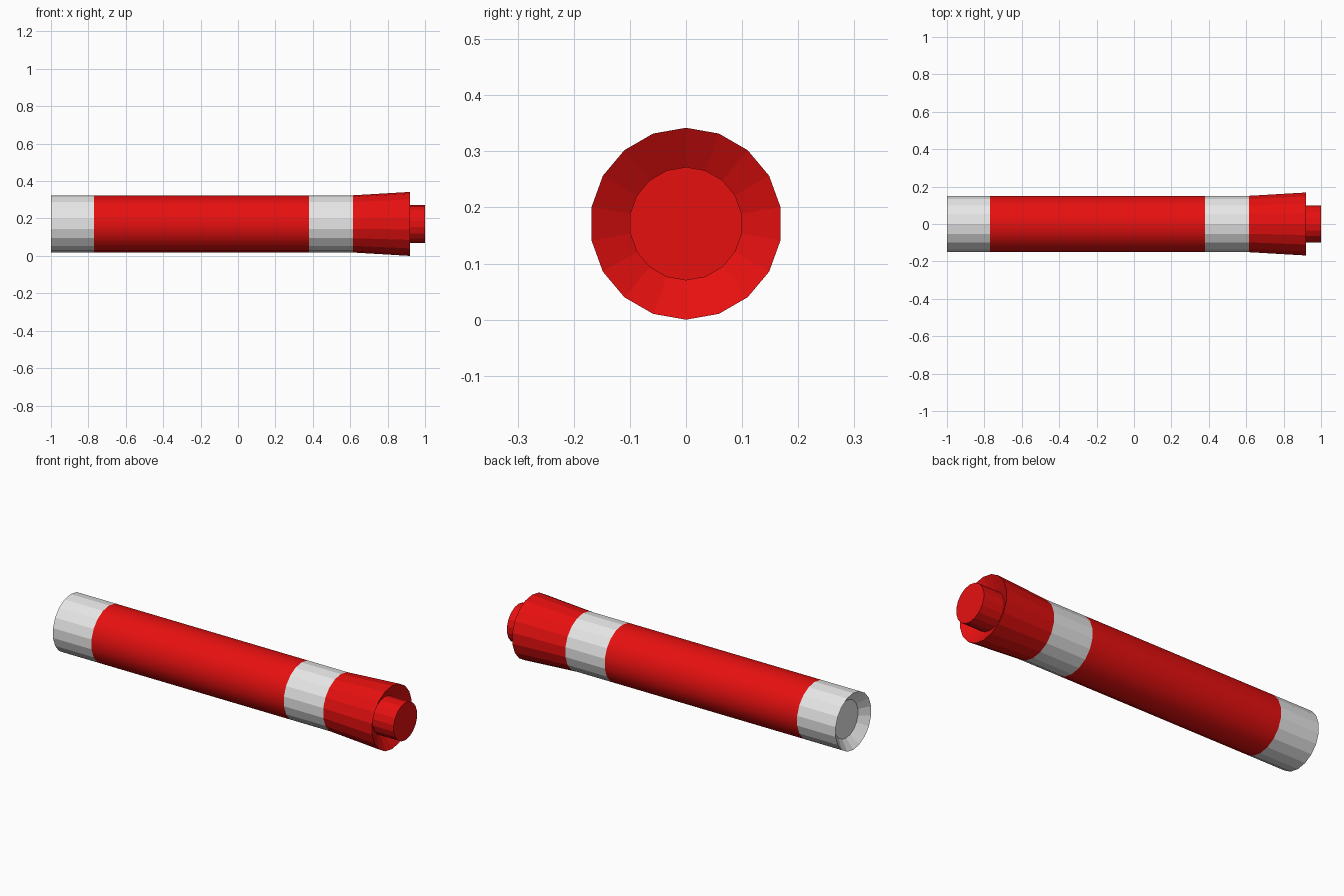
import bpy, bmesh, math

if "Cube" in bpy.data.objects:
    bpy.data.objects.remove(bpy.data.objects["Cube"])

SIDES = 18
CENTRE_Z = 0.171


def material(name, rgb):
    m = bpy.data.materials.new(name)
    m.diffuse_color = (*rgb, 1.0)
    m.use_nodes = True
    m.node_tree.nodes["Principled BSDF"].inputs["Base Color"].default_value = m.diffuse_color
    return m


red = material("red", (0.8, 0.005, 0.005))
grey = material("light grey", (0.8, 0.8, 0.8))


def lathe(name, profile, mat, cap_start=False, cap_end=False, smooth=False):
    """Turn (x, radius) points around the long axis."""
    bm = bmesh.new()
    rings = []
    for x, r in profile:
        ring = []
        for i in range(SIDES):
            a = math.tau * i / SIDES
            ring.append(bm.verts.new((x, r * math.sin(a), CENTRE_Z + r * math.cos(a))))
        rings.append(ring)
    for a, b in zip(rings, rings[1:]):
        for i in range(SIDES):
            j = (i + 1) % SIDES
            # profile runs toward +x on the outside, so this order faces outward
            bm.faces.new((a[i], b[i], b[j], a[j])).smooth = smooth
    if cap_start:
        bm.faces.new(rings[0])
    if cap_end:
        bm.faces.new(rings[-1][::-1])
    bm.normal_update()
    # make sure the outside points away from the axis / end caps outward
    mesh = bpy.data.meshes.new(name)
    bm.to_mesh(mesh)
    bm.free()
    mesh.materials.append(mat)
    obj = bpy.data.objects.new(name, mesh)
    bpy.context.collection.objects.link(obj)
    # profile order gives inward normals for this winding: flip when needed
    p = mesh.polygons[0]
    (x0, r0), (x1, r1) = profile[0], profile[1]
    want = (r0 - r1, x1 - x0)      # outward (x, radial) normal of first strip
    radial = p.normal.y * p.center.y + p.normal.z * (p.center.z - CENTRE_Z)
    if p.normal.x * want[0] + radial * want[1] < 0:
        mesh.flip_normals()
    return obj


R = 0.153
# rear collar with a dished end
lathe("rear_collar", [(-0.957, 0.101), (-1.0, R), (-0.77, R)], grey, cap_start=True)
# long smooth tube
lathe("main_tube", [(-0.77, R), (0.38, R)], red, smooth=True)
# front collar
lathe("front_collar", [(0.38, R), (0.615, R)], grey)
# flared head, dished around the end plug
lathe("flared_head", [(0.615, R), (0.92, 0.171), (0.877, 0.101)], red)
# end plug
lathe("end_plug", [(0.877, 0.101), (1.0, 0.101)], red, cap_end=True)
